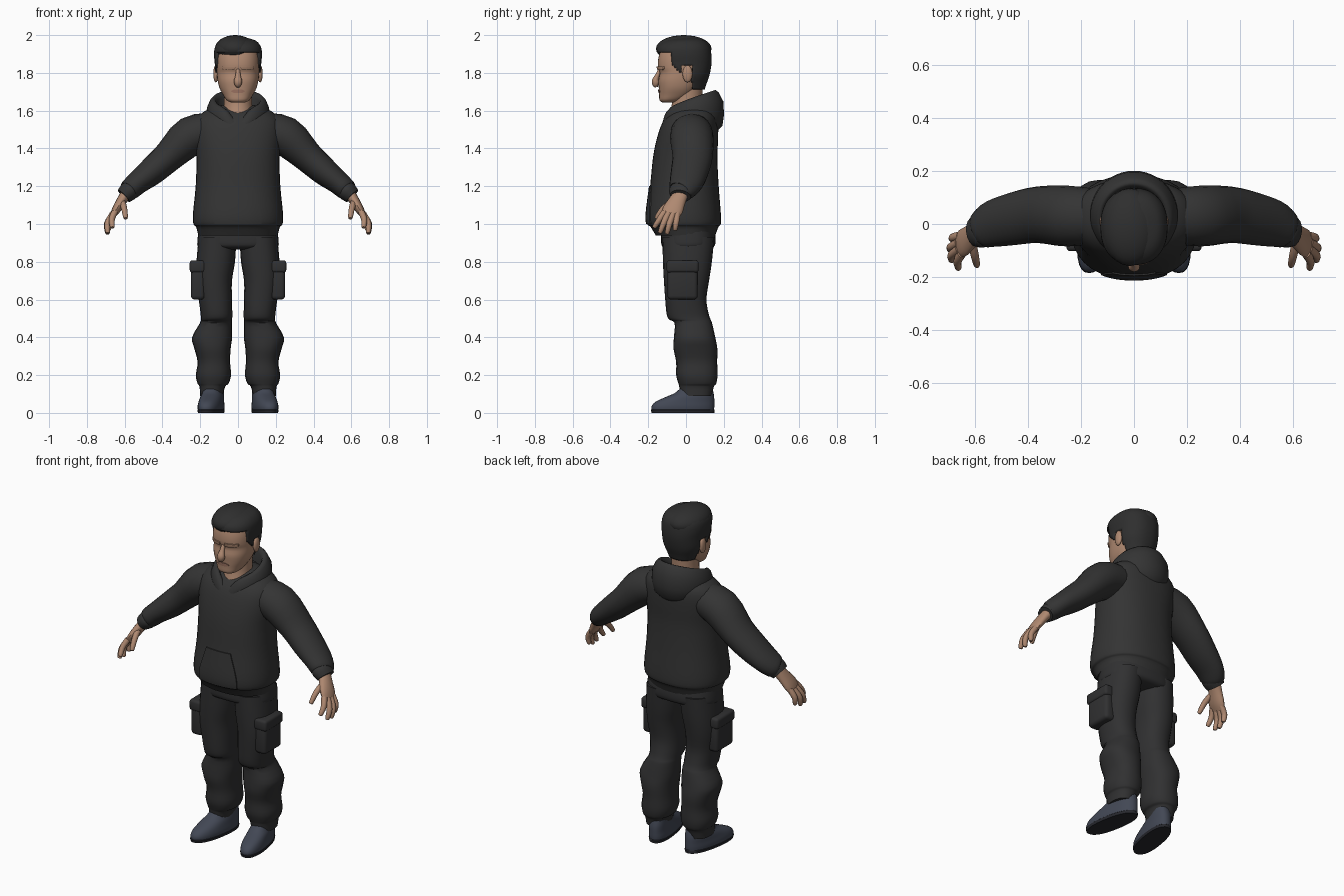
import bpy, bmesh
from math import sin, cos, pi, exp, copysign
from mathutils import Vector

if "Cube" in bpy.data.objects:
    bpy.data.objects.remove(bpy.data.objects["Cube"])


def material(name, rgb):
    mat = bpy.data.materials.new(name)
    mat.use_nodes = True
    mat.diffuse_color = (*rgb, 1)
    mat.node_tree.nodes["Principled BSDF"].inputs["Base Color"].default_value = (*rgb, 1)
    return mat


SKIN = material("skin", (.43, .25, .165))
LIPS = material("lips", (.33, .17, .12))
HAIR = material("dark hair", (.028, .028, .028))
FABRIC = material("hoodie charcoal", (.034, .034, .034))
TROUSER = material("trouser charcoal", (.03, .03, .031))
SHOE = material("shoe blue grey", (.055, .064, .09))
SOLE = material("sole dark", (.02, .021, .027))


def finish(name, bm, mat, mirror=False, angle=45):
    """Turn a bmesh into a named, shaded object, mirrored if it is paired."""
    bmesh.ops.recalc_face_normals(bm, faces=bm.faces)
    mesh = bpy.data.meshes.new(name)
    bm.to_mesh(mesh)
    bm.free()
    mesh.materials.append(mat)
    obj = bpy.data.objects.new(name, mesh)
    bpy.context.collection.objects.link(obj)
    bpy.ops.object.select_all(action='DESELECT')
    obj.select_set(True)
    bpy.context.view_layer.objects.active = obj
    bpy.ops.object.shade_smooth_by_angle(angle=angle * pi / 180)
    if mirror:
        obj.modifiers.new("mirror", 'MIRROR')
    return obj


def skin(rings, around=True, along=False, caps=True):
    """Bridge equal rings of points with quads."""
    bm = bmesh.new()
    grid = [[bm.verts.new(p) for p in ring] for ring in rings]
    rows, cols = len(grid), len(grid[0])
    for i in range(rows if along else rows - 1):
        for j in range(cols if around else cols - 1):
            a, b = grid[i], grid[(i + 1) % rows]
            k = (j + 1) % cols
            bm.faces.new((a[j], a[k], b[k], b[j]))
    if caps:
        bm.faces.new(grid[0])
        bm.faces.new(grid[-1])
    return bm


def spline(rows, steps):
    """Catmull-Rom interpolation of control rows."""
    rows = [Vector(r) for r in rows]
    out = []
    for i in range(len(rows) - 1):
        p, q = rows[i], rows[i + 1]
        m = (q - rows[max(i - 1, 0)]) / 2
        n = (rows[min(i + 2, len(rows) - 1)] - p) / 2
        for s in range(steps):
            t = s / steps
            out.append(p + m * t + (3 * (q - p) - 2 * m - n) * t**2
                       + (2 * (p - q) + m + n) * t**3)
    return out + [rows[-1]]


def oval(t, power):
    c, s = cos(t), sin(t)
    return copysign(abs(c)**(2 / power), c), copysign(abs(s)**(2 / power), s)


def stack(rows, seg=28, power=2.3, steps=3, shear=0):
    """Loft of level ovals given as height, centre x, half width, front y, back y."""
    rings = []
    for z, cx, rx, front, back in spline(rows, steps):
        ring = []
        for j in range(seg):
            c, s = oval(2 * pi * j / seg, power)
            y = (front + back) / 2 + s * (back - front) / 2
            ring.append((cx + c * rx - shear * y, y, z))
        rings.append(ring)
    return skin(rings)


def tube(rows, seg=16, steps=3):
    """Loft along a path of x, y, z, half thickness, half depth."""
    pts = spline(rows, steps)
    rings = []
    for i, p in enumerate(pts):
        way = (pts[min(i + 1, len(pts) - 1)] - pts[max(i - 1, 0)]).to_3d().normalized()
        side = Vector((0, 1, 0)) if abs(way.y) < .9 else Vector((1, 0, 0))
        side = (side - way * side.dot(way)).normalized()
        up = way.cross(side)
        rings.append([p.to_3d() + up * p[3] * cos(a) + side * p[4] * sin(a)
                      for a in (2 * pi * j / seg for j in range(seg))])
    return skin(rings)


def ball(name, centre, radii, mat, mirror=False):
    bm = bmesh.new()
    bmesh.ops.create_uvsphere(bm, u_segments=24, v_segments=16, radius=1)
    bmesh.ops.scale(bm, vec=radii, verts=bm.verts)
    bmesh.ops.translate(bm, vec=centre, verts=bm.verts)
    return finish(name, bm, mat, mirror)


def patch(name, target, rows, thick, mat, mirror=False):
    """Thin panel laid on the front of a body; rows are height, left x, right x."""
    graph = bpy.context.evaluated_depsgraph_get()
    rings = []
    for z, x0, x1 in spline(rows, 4):
        ring = []
        for j in range(13):
            x = x0 + (x1 - x0) * j / 12
            hit = target.ray_cast((x, -1, z), (0, 1, 0), depsgraph=graph)
            ring.append(hit[1] - Vector((0, thick, 0)))
        rings.append(ring + [p + Vector((0, thick * 1.5, 0)) for p in reversed(ring)])
    return finish(name, skin(rings), mat, mirror, 35)


def block(name, centre, size, bevel, mat):
    bm = bmesh.new()
    bmesh.ops.create_cube(bm, size=1)
    bmesh.ops.scale(bm, vec=size, verts=bm.verts)
    bmesh.ops.bevel(bm, geom=bm.edges, offset=bevel, segments=3, profile=.5, affect='EDGES')
    bmesh.ops.translate(bm, vec=centre, verts=bm.verts)
    return finish(name, bm, mat, True)


# Hoodie body with its gathered hem
torso = finish("hoodie_body", stack([
    (.94, 0, .21, -.16, .155), (.985, 0, .222, -.188, .172), (1, 0, .236, -.205, .184),
    (1.06, 0, .238, -.208, .184), (1.2, 0, .224, -.19, .173), (1.35, 0, .22, -.175, .166),
    (1.45, 0, .23, -.155, .17), (1.53, 0, .23, -.128, .17), (1.58, 0, .2, -.095, .16),
    (1.615, 0, .14, -.05, .13), (1.63, 0, .08, -.02, .09)], seg=36), FABRIC)
patch("front_pocket", torso, [(1.0, -.125, .125), (1.07, -.12, .12), (1.2, -.08, .08)],
      .006, FABRIC)

# Sleeves and cuffs
finish("sleeve", tube([
    (.12, .03, 1.5, .09, .1), (.25, .03, 1.465, .105, .115), (.365, .035, 1.36, .083, .107),
    (.455, .02, 1.28, .074, .1), (.53, .002, 1.22, .062, .09), (.575, -.02, 1.18, .056, .074),
    (.583, -.025, 1.173, .045, .06)], seg=20), FABRIC, True)
finish("cuff", tube([(.565, -.02, 1.185, .048, .06), (.58, -.025, 1.172, .052, .066),
                     (.605, -.03, 1.148, .044, .056)]), FABRIC, True)

# Hood folded down around the neck, open in a V at the front
hood = []
for i in range(48):
    t = 2 * pi * i / 48 - pi
    b = (1 - cos(t)) / 2
    rim = 1.6 + .11 * b**.75 - .055 * exp(-(t / .35)**2)
    profile = [(.76, .09), (.8, .025), (.87, .004), (.95, 0), (1.06, .015),
               (1.13 + .1 * b, .05 + .01 * b), (1.13 + .13 * b, .07 + .06 * b),
               (1.07 + .13 * b, .08 + .11 * b), (.95 + .05 * b, .09 + .13 * b)]
    hood.append([(.14 * k * sin(t), .025 - .14 * k * cos(t), rim - d) for k, d in profile])
finish("hood", skin(hood, around=False, along=True, caps=False), FABRIC, angle=70)

# Head and neck
finish("neck", stack([(1.5, 0, .09, -.1, .1), (1.58, 0, .08, -.088, .09),
                      (1.64, 0, .074, -.074, .085), (1.75, 0, .078, -.07, .09)], power=2), SKIN)
head = finish("head", stack([
    (1.643, 0, .035, -.125, -.06), (1.655, 0, .06, -.14, -.02), (1.685, 0, .08, -.142, .035),
    (1.72, 0, .098, -.144, .065), (1.76, 0, .108, -.146, .085), (1.8, 0, .112, -.139, .1),
    (1.83, 0, .113, -.149, .108), (1.88, 0, .113, -.146, .115), (1.93, 0, .1, -.128, .105),
    (1.965, 0, .07, -.085, .08)], seg=36, power=2.35), SKIN)
finish("nose", tube([(0, -.134, 1.825, .01, .01), (0, -.152, 1.785, .014, .012),
                     (0, -.162, 1.758, .022, .019), (0, -.155, 1.74, .018, .021),
                     (0, -.146, 1.735, .01, .01)]), SKIN)
patch("brow_ridge", head, [(1.815, .022, .075), (1.823, .015, .085), (1.835, .015, .085)],
      .008, SKIN, True)
patch("lips", head, [(1.693, -.02, .02), (1.703, -.038, .038), (1.712, -.02, .02)], .004, LIPS)
ball("ear", (.117, .008, 1.795), (.014, .026, .045), SKIN, True)


def hairline(y):
    if y < -.075:
        return 1.91
    if y < -.02:
        return 1.85 - (y + .075) * 1.2
    return 1.835 if y < .032 else 1.715


# Hair: trimmed shell plus the swept top with a side parting
bm = stack([(1.7, 0, .082, -.1, .095), (1.74, 0, .1, -.13, .108), (1.79, 0, .118, -.14, .125),
            (1.85, 0, .123, -.15, .135), (1.9, 0, .127, -.155, .134), (1.94, 0, .12, -.148, .125),
            (1.97, 0, .095, -.11, .1), (1.985, 0, .05, -.05, .06)], seg=72, steps=5)
bmesh.ops.recalc_face_normals(bm, faces=bm.faces)
trim = [f for f in bm.faces
        if f.calc_center_median().z < hairline(f.calc_center_median().y)]
bmesh.ops.delete(bm, geom=trim, context='FACES')
shell = finish("hair_sides", bm, HAIR)
shell.modifiers.new("thickness", 'SOLIDIFY').thickness = .02
ball("hair_top", (-.015, -.012, 1.928), (.107, .147, .072), HAIR)

# Hands: palm, thumb and four fingers
finish("palm", tube([
    (.585, -.02, 1.17, .03, .038), (.615, -.045, 1.125, .027, .045),
    (.645, -.07, 1.075, .023, .054), (.665, -.085, 1.04, .013, .045)]), SKIN, True)
fingers = {
    "index_finger": ((.652, -.113, 1.065), (.668, -.14, 1.025), (.665, -.167, .985)),
    "middle_finger": ((.662, -.094, 1.055), (.69, -.118, 1.005), (.69, -.137, .957)),
    "ring_finger": ((.664, -.07, 1.05), (.694, -.088, 1.0), (.69, -.1, .952)),
    "little_finger": ((.658, -.045, 1.055), (.686, -.052, 1.01), (.684, -.058, .97)),
    "thumb": ((.615, -.06, 1.125), (.603, -.118, 1.085), (.595, -.155, 1.035))}
for name, (base, mid, tip) in fingers.items():
    end = Vector(tip) + (Vector(tip) - Vector(mid)) * .12
    finish(name, tube([(*base, .017, .017), (*mid, .016, .016), (*tip, .012, .012),
                       (*end, .004, .004)], seg=10), SKIN, True)

# Trousers: seat and baggy legs with a fold above the knee
finish("trouser_seat", stack([
    (.865, 0, .17, -.08, .1), (.88, 0, .212, -.125, .148), (.92, 0, .214, -.132, .157),
    (.97, 0, .208, -.13, .15)], power=2.5), TROUSER)
finish("trouser_leg", stack([
    (.93, .108, .1, -.125, .15), (.8, .118, .102, -.122, .137), (.7, .126, .094, -.117, .122),
    (.6, .12, .088, -.11, .108), (.525, .114, .084, -.103, .12), (.495, .114, .083, -.09, .13),
    (.475, .117, .085, -.06, .138), (.4, .137, .106, -.064, .155), (.34, .135, .096, -.066, .166),
    (.27, .128, .086, -.052, .165), (.2, .13, .093, -.052, .167), (.155, .132, .082, -.04, .16),
    (.14, .136, .068, -.036, .148), (.09, .14, .06, -.03, .135)], seg=20), TROUSER, True, 32)
block("cargo_pocket", (.212, -.018, .7), (.075, .16, .2), .02, TROUSER)
block("pocket_flap", (.214, -.018, .775), (.084, .17, .065), .015, TROUSER)

# Shoes turned slightly outwards
finish("shoe", stack([
    (.012, .14, .062, -.182, .148), (.035, .14, .064, -.182, .15), (.06, .14, .061, -.16, .15),
    (.085, .14, .058, -.105, .149), (.105, .139, .054, -.06, .146),
    (.13, .138, .05, -.03, .14)], shear=.16), SHOE, True)
finish("shoe_sole", stack([(0, .14, .062, -.182, .15), (.015, .14, .065, -.186, .152),
                           (.02, .14, .06, -.18, .148)], steps=1, shear=.16), SOLE, True)
